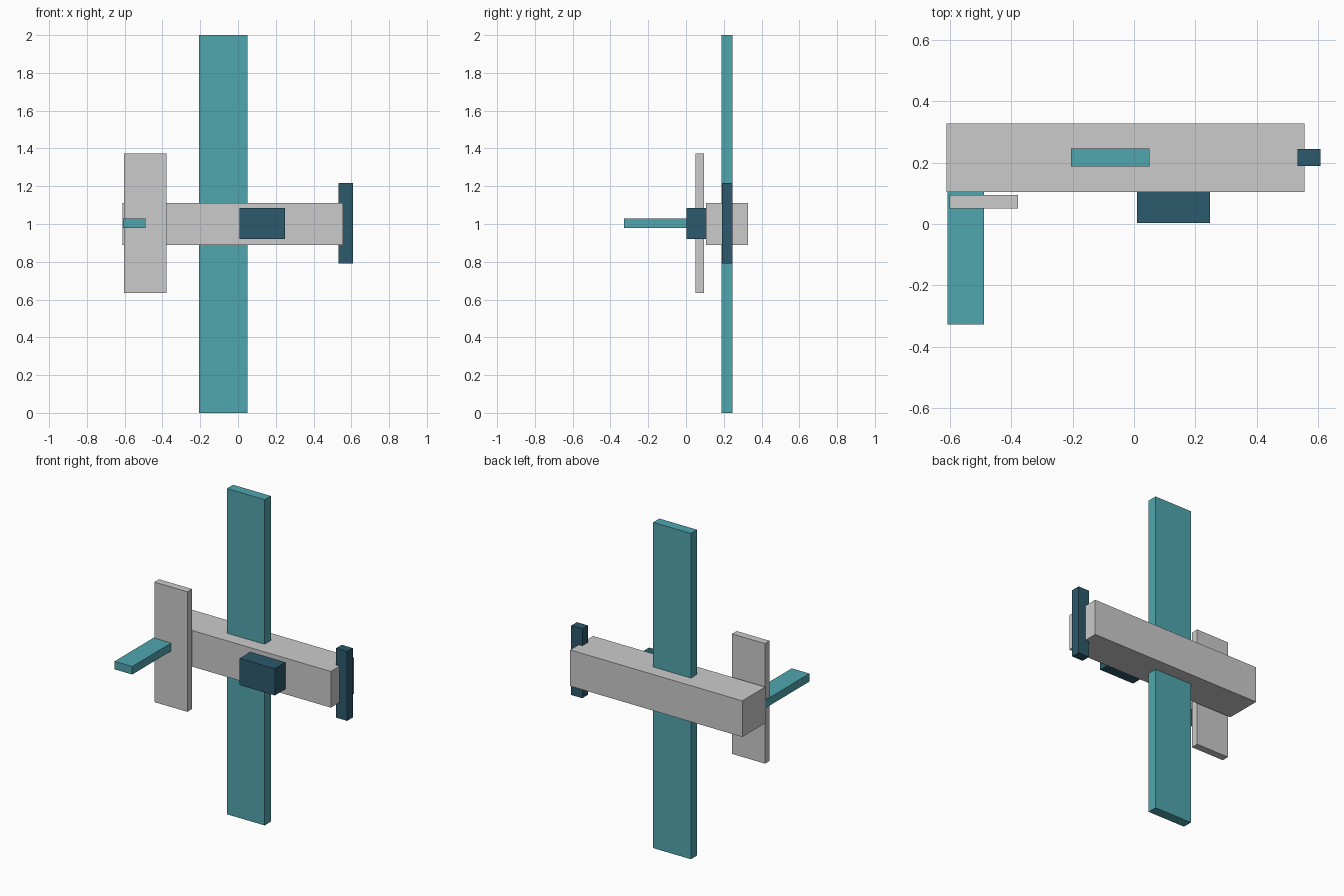
import bpy
from mathutils import Vector

if "Cube" in bpy.data.objects:
    bpy.data.objects.remove(bpy.data.objects["Cube"])


def material(name, color):
    mat = bpy.data.materials.new(name)
    mat.diffuse_color = (*color, 1.0)
    mat.use_nodes = True
    mat.node_tree.nodes["Principled BSDF"].inputs["Base Color"].default_value = mat.diffuse_color
    return mat


teal = material("teal", (0.08, 0.38, 0.43))
navy = material("navy", (0.025, 0.10, 0.15))


def box(name, low, high, mat=None):
    """Box spanning two opposite corners."""
    low, high = Vector(low), Vector(high)
    bpy.ops.mesh.primitive_cube_add(size=1, location=(low + high) / 2)
    obj = bpy.context.object
    obj.name = name
    obj.scale = high - low
    bpy.ops.object.transform_apply(location=False, rotation=False, scale=True)
    if mat:
        obj.data.materials.append(mat)
    return obj


# The plane lies on its side: nose to +x, wings along z, its top facing -y
box("fuselage", (-0.612, 0.105, 0.89), (0.557, 0.328, 1.112))

# Wing runs through the fuselage from tip to tip
box("wing", (-0.206, 0.187, 0.0), (0.05, 0.247, 2.0), teal)

# Cockpit sits on the fuselage
box("cockpit", (0.009, 0.003, 0.921), (0.248, 0.12, 1.085), navy)

# Tail surfaces
box("tailplane", (-0.603, 0.05, 0.635), (-0.379, 0.095, 1.372))
box("tail_fin", (-0.609, -0.328, 0.979), (-0.489, 0.12, 1.028), teal)

# Propeller blade at the nose
box("propeller", (0.533, 0.19, 0.79), (0.608, 0.245, 1.216), navy)
